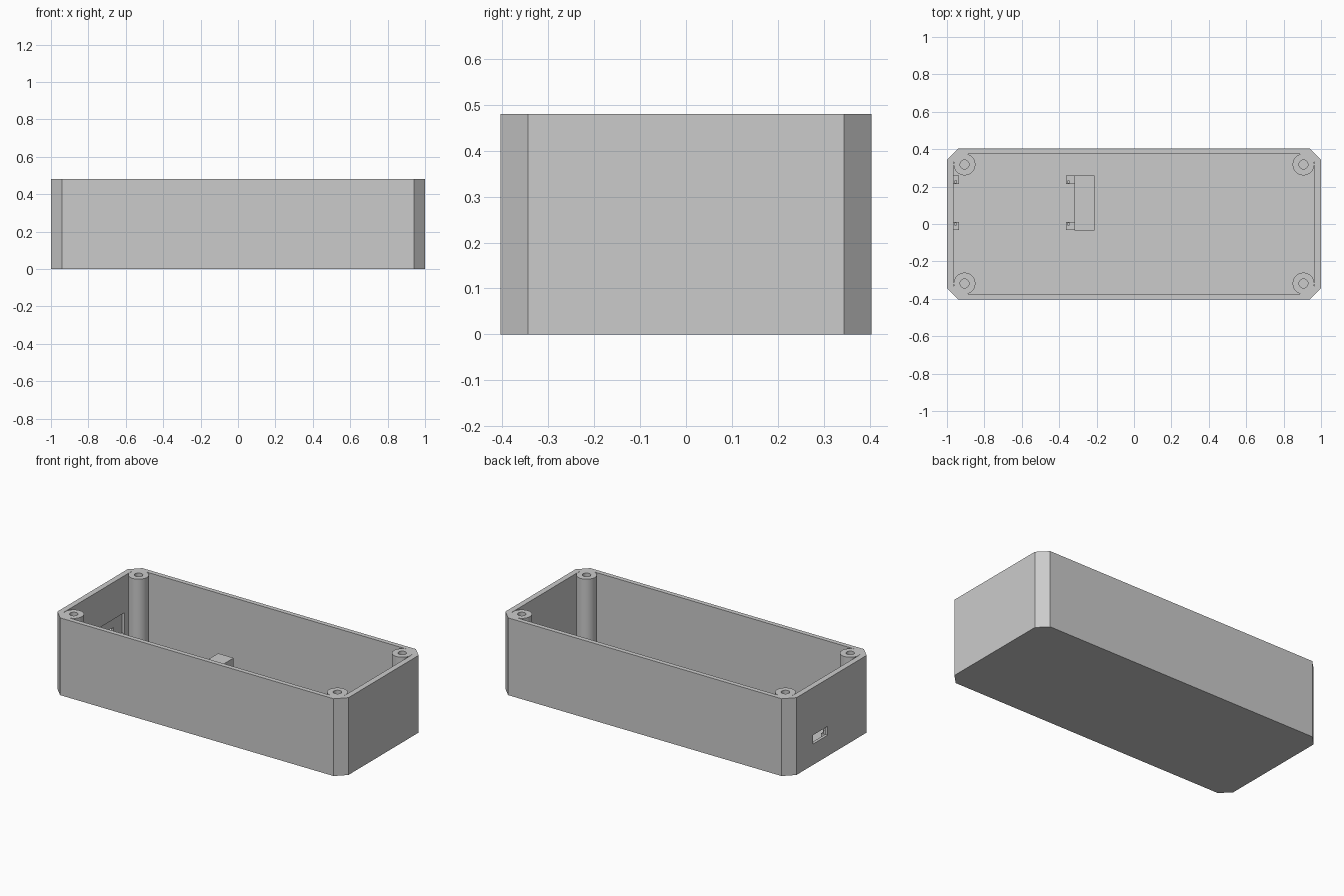
import bpy, bmesh, math

if "Cube" in bpy.data.objects:
    bpy.data.objects.remove(bpy.data.objects["Cube"], do_unlink=True)

HEIGHT, FLOOR = 0.48, 0.03

grey = bpy.data.materials.new("light_grey_plastic")
grey.use_nodes = True
grey.diffuse_color = (0.6, 0.6, 0.6, 1)
grey.node_tree.nodes["Principled BSDF"].inputs["Base Color"].default_value = (0.6, 0.6, 0.6, 1)


def finish(name, bm):
    bmesh.ops.recalc_face_normals(bm, faces=bm.faces[:])
    mesh = bpy.data.meshes.new(name)
    bm.to_mesh(mesh)
    bm.free()
    mesh.materials.append(grey)
    obj = bpy.data.objects.new(name, mesh)
    bpy.context.collection.objects.link(obj)
    return obj


def prism(name, outline, z0, z1):
    bm = bmesh.new()
    base = bm.faces.new([bm.verts.new((x, y, z0)) for x, y in outline])
    top = bmesh.ops.extrude_face_region(bm, geom=[base])["geom"]
    for v in top:
        if isinstance(v, bmesh.types.BMVert):
            v.co.z = z1
    return finish(name, bm)


def box(name, x0, x1, y0, y1, z0, z1):
    return prism(name, [(x0, y0), (x1, y0), (x1, y1), (x0, y1)], z0, z1)


def cylinder(name, x, y, r, z0, z1, sides=48):
    angles = [2 * math.pi * i / sides for i in range(sides)]
    return prism(name, [(x + r * math.cos(a), y + r * math.sin(a)) for a in angles], z0, z1)


def chamfered(hx, hy, c):
    return [(hx - c, -hy), (hx, -hy + c), (hx, hy - c), (hx - c, hy),
            (-hx + c, hy), (-hx, hy - c), (-hx, -hy + c), (-hx + c, -hy)]


def combine(target, tool, operation):
    mod = target.modifiers.new(operation.lower(), "BOOLEAN")
    mod.object, mod.operation, mod.solver = tool, operation, "EXACT"
    bpy.ops.object.select_all(action="DESELECT")
    bpy.context.view_layer.objects.active = target
    target.select_set(True)
    bpy.ops.object.modifier_apply(modifier=mod.name)
    bpy.data.objects.remove(tool, do_unlink=True)


# Open case with chamfered corners
case = prism("case", chamfered(1.0, 0.404, 0.06), 0, HEIGHT)
combine(case, prism("cavity", chamfered(0.965, 0.375, 0.045), FLOOR, HEIGHT + 0.1), "DIFFERENCE")

# Screw pillars in the four corners
corners = [(sx * 0.906, sy * 0.318) for sx in (-1, 1) for sy in (-1, 1)]
for x, y in corners:
    combine(case, cylinder("pillar", x, y, 0.058, FLOOR / 2, HEIGHT), "UNION")
for x, y in corners:
    combine(case, cylinder("screw_hole", x, y, 0.024, 0.1, HEIGHT + 0.1, 32), "DIFFERENCE")

# Thinned wall and connector port at one end
combine(case, box("wall_pocket", -0.982, -0.95, -0.035, 0.262, FLOOR, 0.25), "DIFFERENCE")
combine(case, box("port", -1.1, -0.94, 0.037, 0.183, 0.13, 0.185), "DIFFERENCE")

# Circuit board stop
box("board_stop", -0.318, -0.212, -0.035, 0.26, FLOOR - 0.005, 0.172)

# Board standoffs with locating pins
for end, x0, pin_x in (("outer", -0.982, -0.954), ("inner", -0.364, -0.35)):
    for side, y0, pin_y in (("right", -0.033, 0.0), ("left", 0.215, 0.225)):
        box(f"{end}_{side}_standoff", x0, x0 + 0.046, y0, y0 + 0.045, FLOOR - 0.005, 0.115)
        cylinder(f"{end}_{side}_pin", pin_x, pin_y, 0.009, 0.11, 0.14, 20)

# Smooth the round pillars, keep edges crisp
bpy.ops.object.select_all(action="DESELECT")
for obj in bpy.context.collection.objects:
    if obj.type == "MESH" and (obj == case or obj.name.endswith("pin")):
        obj.select_set(True)
bpy.context.view_layer.objects.active = case
bpy.ops.object.shade_smooth_by_angle(angle=math.radians(30))
